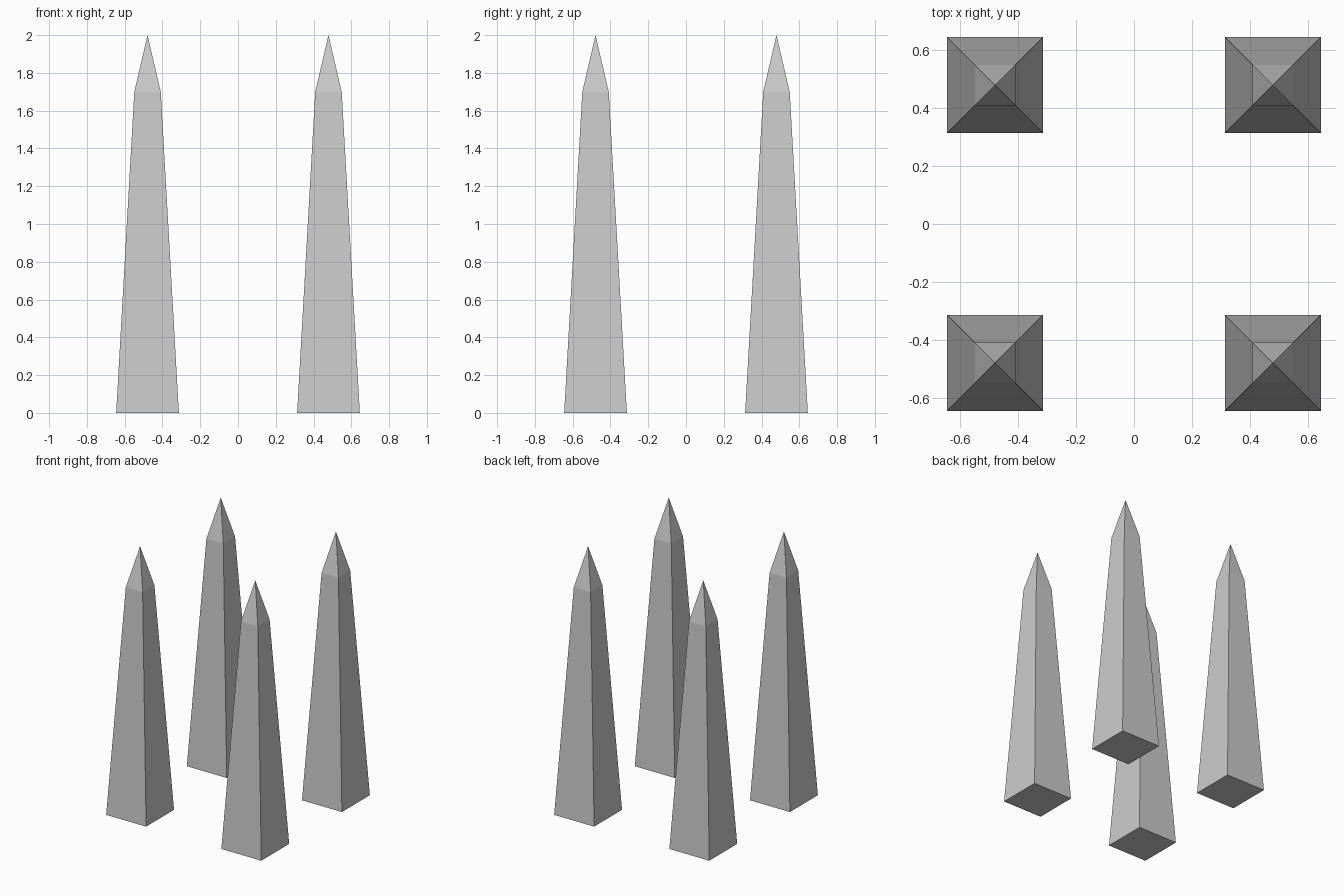
import bpy
import bmesh

if "Cube" in bpy.data.objects:
    bpy.data.objects.remove(bpy.data.objects["Cube"])

CENTRE = 0.479
# (half width, height) of the square rings, then the tip
RINGS = [(0.166, 0.0), (0.07, 1.7)]
TIP = 2.0


def obelisk(name, x, y):
    bm = bmesh.new()
    # tapered shaft
    rings = [[bm.verts.new((sx * h, sy * h, z))
              for sx, sy in ((-1, -1), (1, -1), (1, 1), (-1, 1))]
             for h, z in RINGS]
    base, shoulder = rings
    bm.faces.new(base[::-1])
    # pointed cap
    tip = bm.verts.new((0, 0, TIP))
    for i in range(4):
        j = (i + 1) % 4
        bm.faces.new((base[i], base[j], shoulder[j], shoulder[i]))
        bm.faces.new((shoulder[i], shoulder[j], tip))
    mesh = bpy.data.meshes.new(name)
    bm.to_mesh(mesh)
    bm.free()
    ob = bpy.data.objects.new(name, mesh)
    ob.location = (x, y, 0)
    bpy.context.collection.objects.link(ob)


# four obelisks at the corners of a square
for y_name, sy in (("front", -1), ("back", 1)):
    for x_name, sx in (("left", -1), ("right", 1)):
        obelisk(f"{y_name}_{x_name}_obelisk", sx * CENTRE, sy * CENTRE)
